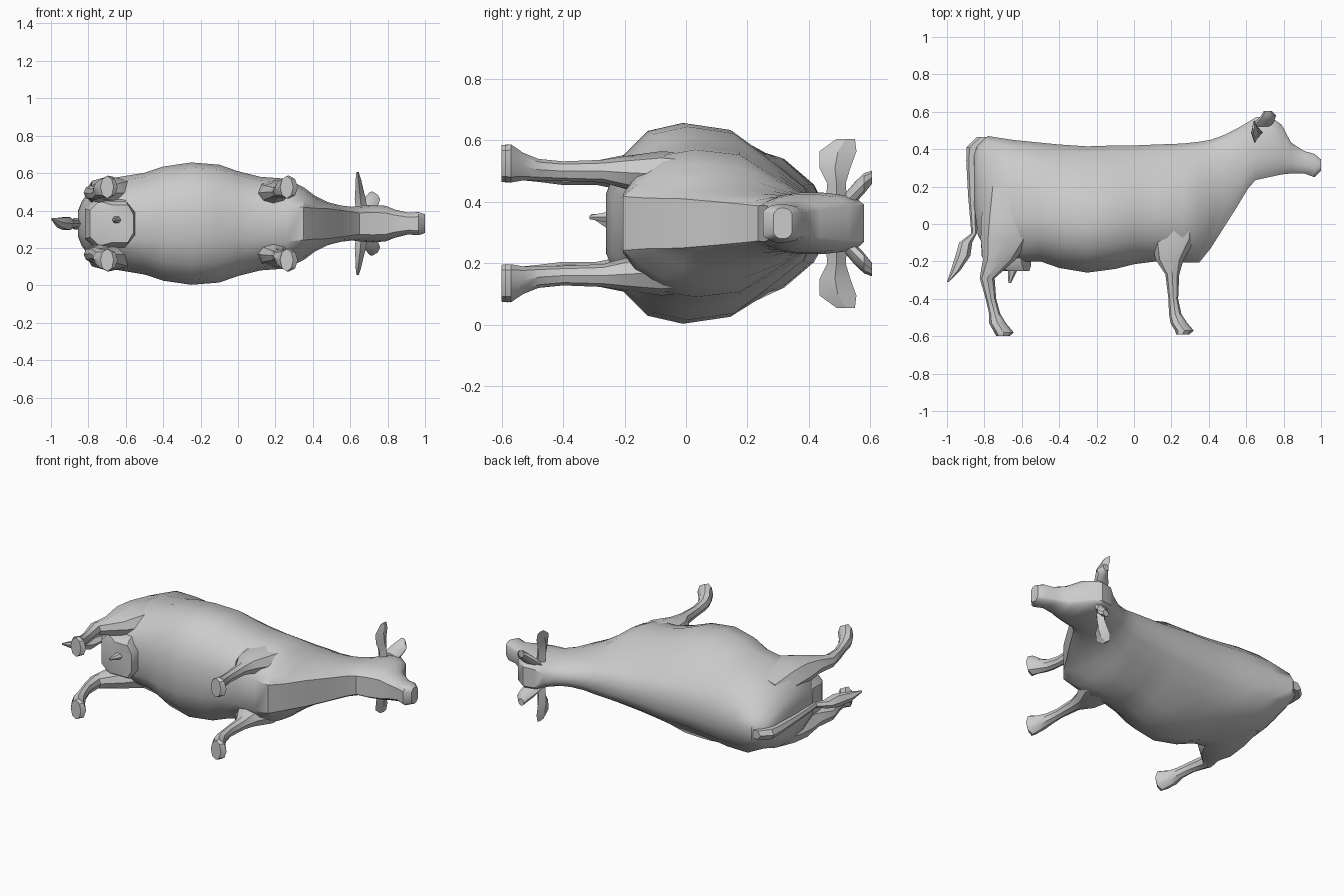
import bpy, bmesh, math
from mathutils import Vector

if "Cube" in bpy.data.objects:
    bpy.data.objects.remove(bpy.data.objects["Cube"], do_unlink=True)

MID = 0.33  # height of the animal's mirror plane; it lies on its side

hide = bpy.data.materials.new("grey hide")
hide.use_nodes = True
hide.diffuse_color = (0.6, 0.6, 0.6, 1)
hide.node_tree.nodes["Principled BSDF"].inputs["Base Color"].default_value = (0.6, 0.6, 0.6, 1)


def loft(name, rings, angle=40):
    """Skin a list of equal-length point rings and cap both ends."""
    bm = bmesh.new()
    loops = [[bm.verts.new(p) for p in ring] for ring in rings]
    n = len(loops[0])
    for a, b in zip(loops, loops[1:]):
        for i in range(n):
            j = (i + 1) % n
            bm.faces.new((a[i], a[j], b[j], b[i]))
    bm.faces.new(loops[0])
    bm.faces.new(loops[-1])
    bmesh.ops.recalc_face_normals(bm, faces=bm.faces)
    mesh = bpy.data.meshes.new(name)
    bm.to_mesh(mesh)
    bm.free()
    mesh.materials.append(hide)
    obj = bpy.data.objects.new(name, mesh)
    bpy.context.collection.objects.link(obj)
    bpy.ops.object.select_all(action='DESELECT')
    obj.select_set(True)
    bpy.context.view_layer.objects.active = obj
    bpy.ops.object.shade_smooth_by_angle(angle=math.radians(angle))


def trunk_ring(x, low, high, half, flat, upper, boxy):
    """Closed cross-section at x: barrel shaped, blending to a box for the head."""
    barrel = [(0, flat), (0.07, max(0.65, flat + 0.1)), (0.2, 0.92), (0.37, 1),
              (0.6, 0.93), (0.8, 0.75 * upper), (0.95, 0.45 * upper), (1, 0.15)]
    box = (0.6, 0.75, 0.92, 1, 1, 0.92, 0.75, 0.6)
    side = [(low + t * (high - low), half * (w + (b - w) * boxy))
            for (t, w), b in zip(barrel, box)]
    return ([Vector((x, y, MID + w)) for y, w in side]
            + [Vector((x, y, MID - w)) for y, w in reversed(side)])


def limb_ring(x, y, off, rx, rz, sign=1, n=8):
    """Oval cross-section square to the y axis."""
    return [Vector((x + rx * math.cos(math.tau * i / n), y,
                    MID + sign * (off + rz * math.sin(math.tau * i / n)))) for i in range(n)]


# Trunk: x, underside, back, half width, underside flatness, upper fullness, boxiness
trunk = [(-0.855, 0.10, 0.38, 0.07, 0.4, 1, 0), (-0.835, -0.06, 0.43, 0.12, 0.5, 0.9, 0),
         (-0.78, -0.16, 0.47, 0.195, 0.5, 0.95, 0), (-0.65, -0.20, 0.45, 0.247, 0.4, 1.13, 0),
         (-0.50, -0.20, 0.435, 0.272, 0.35, 1.05, 0), (-0.40, -0.235, 0.425, 0.305, 0.3, 0.92, 0),
         (-0.25, -0.26, 0.415, 0.327, 0.3, 0.84, 0), (-0.10, -0.24, 0.42, 0.315, 0.3, 0.82, 0),
         (0.00, -0.215, 0.42, 0.28, 0.3, 0.84, 0), (0.12, -0.20, 0.425, 0.25, 0.35, 0.84, 0),
         (0.26, -0.205, 0.43, 0.24, 0.4, 0.8, 0), (0.35, -0.205, 0.44, 0.195, 0.45, 0.88, 0),
         (0.41, -0.13, 0.45, 0.15, 0.55, 0.95, 0), (0.48, -0.02, 0.475, 0.115, 0.7, 1, 0),
         (0.55, 0.09, 0.51, 0.097, 0.75, 1, 0.1), (0.61, 0.19, 0.545, 0.09, 0.75, 1, 0.4)]

# Head, tapering to the muzzle
skull = [(0.65, 0.235, 0.57, 0.095), (0.72, 0.25, 0.58, 0.10), (0.79, 0.265, 0.53, 0.095),
         (0.84, 0.27, 0.435, 0.075), (0.91, 0.27, 0.39, 0.058), (0.965, 0.25, 0.375, 0.062),
         (1.0, 0.285, 0.345, 0.05)]
loft("body_and_head", [trunk_ring(*r) for r in trunk]
     + [trunk_ring(*r, 0.6, 1, 1) for r in skull], 35)

# Limb sections: x, y, sideways offset, radius along x, sideways radius
hind = [(-0.67, 0.20, 0.14, 0.12, 0.08), (-0.665, 0.04, 0.16, 0.15, 0.09),
        (-0.685, -0.08, 0.165, 0.135, 0.09), (-0.72, -0.19, 0.165, 0.088, 0.06),
        (-0.785, -0.29, 0.165, 0.04, 0.04), (-0.765, -0.40, 0.16, 0.028, 0.035),
        (-0.745, -0.48, 0.17, 0.03, 0.035), (-0.73, -0.53, 0.185, 0.045, 0.045),
        (-0.695, -0.58, 0.195, 0.052, 0.062), (-0.70, -0.60, 0.195, 0.035, 0.06)]
fore = [(0.22, 0.10, 0.14, 0.13, 0.08), (0.21, -0.08, 0.16, 0.12, 0.075),
        (0.19, -0.19, 0.165, 0.075, 0.055), (0.205, -0.27, 0.17, 0.037, 0.037),
        (0.21, -0.40, 0.17, 0.026, 0.032), (0.22, -0.48, 0.175, 0.033, 0.035),
        (0.24, -0.53, 0.185, 0.045, 0.045), (0.27, -0.57, 0.195, 0.05, 0.062),
        (0.26, -0.59, 0.195, 0.035, 0.06)]
horn = [(0.68, 0.52, 0.07, 0.05, 0.03), (0.70, 0.55, 0.10, 0.05, 0.035),
        (0.72, 0.58, 0.13, 0.04, 0.033), (0.715, 0.605, 0.15, 0.02, 0.022)]

# Ear sections: y centre, sideways offset, half breadth in y, half thickness in x
ear = [(0.49, 0.07, 0.035, 0.03), (0.49, 0.13, 0.03, 0.03), (0.485, 0.18, 0.05, 0.022),
       (0.495, 0.235, 0.06, 0.015), (0.52, 0.275, 0.03, 0.006)]

for side, s in (("left", -1), ("right", 1)):
    for part, rows in (("hind_leg", hind), ("front_leg", fore), ("horn", horn)):
        loft(f"{side}_{part}", [limb_ring(*r, sign=s) for r in rows], 35)
    loft(f"{side}_ear", [[Vector((0.66 - 0.1 * (o - 0.07) + tx * dx, y + ty * dy, MID + s * o))
                          for dx, dy in ((1, 0), (0, 1), (-1, 0), (0, -1))]
                         for y, o, ty, tx in ear], 25)

# Flat-bottomed udder filling the space between the hind legs, with one teat
loft("udder", [[Vector((x + dx * rx, y, MID + dz * rz))
                for dx, dz in ((1, 0.5), (0.6, 1), (-0.6, 1), (-1, 0.6),
                               (-1, -0.6), (-0.6, -1), (0.6, -1), (1, -0.5))]
               for x, y, rx, rz in ((-0.68, -0.05, 0.14, 0.14), (-0.685, -0.17, 0.13, 0.13),
                                    (-0.67, -0.22, 0.12, 0.12), (-0.63, -0.25, 0.07, 0.10))])
loft("teat", [limb_ring(-0.645, -0.23, 0.02, 0.03, 0.025, n=6),
              limb_ring(-0.665, -0.315, 0.02, 0.007, 0.007, n=6)])

# Tail hanging behind the rump, ending in a pointed tuft
tail = [(-0.80, 0.465, 0, 0.04, 0.03), (-0.86, 0.41, 0, 0.035, 0.035),
        (-0.87, 0.34, 0, 0.027, 0.03), (-0.865, 0.15, 0, 0.022, 0.022),
        (-0.855, -0.05, 0, 0.015, 0.018), (-0.90, -0.10, 0, 0.035, 0.025),
        (-0.915, -0.17, 0, 0.04, 0.04), (-0.955, -0.25, 0.005, 0.025, 0.03),
        (-0.995, -0.31, 0.025, 0.005, 0.006)]
loft("tail", [limb_ring(*r, n=6) for r in tail], 35)
